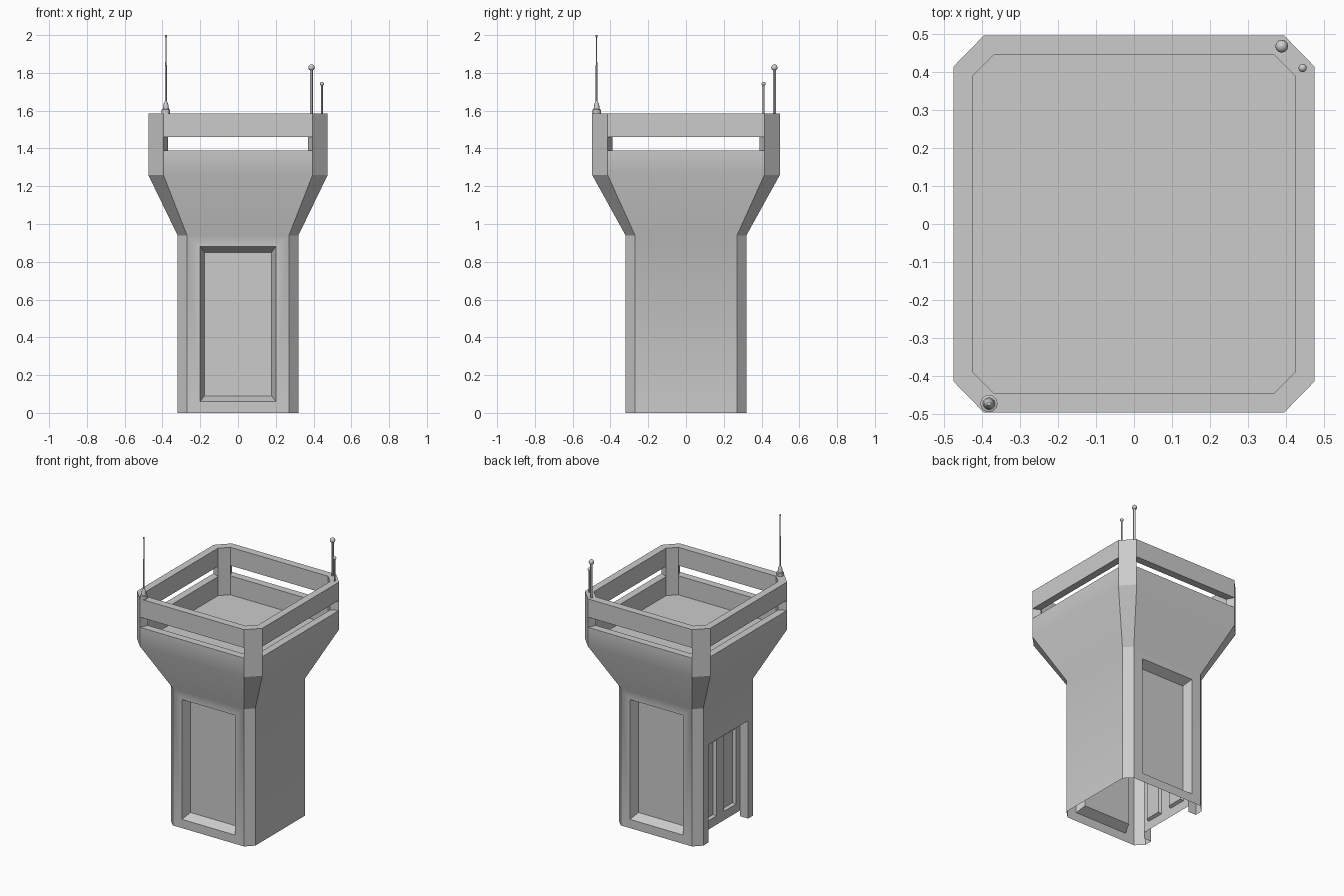
import bpy, bmesh, math

if "Cube" in bpy.data.objects:
    bpy.data.objects.remove(bpy.data.objects["Cube"])


def make_object(name, bm):
    bmesh.ops.recalc_face_normals(bm, faces=bm.faces)
    mesh = bpy.data.meshes.new(name)
    bm.to_mesh(mesh)
    bm.free()
    ob = bpy.data.objects.new(name, mesh)
    bpy.context.collection.objects.link(ob)
    return ob


def activate(ob):
    bpy.ops.object.select_all(action='DESELECT')
    ob.select_set(True)
    bpy.context.view_layer.objects.active = ob


def smooth(ob):
    activate(ob)
    bpy.ops.object.shade_smooth_by_angle(angle=math.radians(30))


def octagon(hx, hy, cx, cy, z):
    return [(cx, -hy, z), (hx, -cy, z), (hx, cy, z), (cx, hy, z),
            (-cx, hy, z), (-hx, cy, z), (-hx, -cy, z), (-cx, -hy, z)]


# Tower: stacked octagon rings going up the outside and down the inside
SHAFT = (0.32, 0.32, 0.27, 0.27)
OUTER = (0.475, 0.497, 0.395, 0.415)
INNER = (0.425, 0.445, 0.37, 0.39)
levels = [(SHAFT, 0), (SHAFT, 0.94), (OUTER, 1.26), (OUTER, 1.39), (OUTER, 1.46),
          (OUTER, 1.585), (INNER, 1.585), (INNER, 1.46), (INNER, 1.39), (INNER, 1.26)]
bm = bmesh.new()
rings = [[bm.verts.new(p) for p in octagon(*s, z)] for s, z in levels]
for k in range(len(rings) - 1):
    for i in range(8):
        j = (i + 1) % 8
        if k in (3, 7) and i % 2:      # open viewing slots on the four sides
            continue
        bm.faces.new((rings[k][i], rings[k][j], rings[k + 1][j], rings[k + 1][i]))
for i in range(1, 8, 2):               # slot linings
    j = (i + 1) % 8
    lo, hi, hin, lin = rings[3], rings[4], rings[7], rings[8]
    for a, b in ((lo, lin), (hi, hin)):
        bm.faces.new((a[i], a[j], b[j], b[i]))
    for v in (i, j):
        bm.faces.new((lo[v], hi[v], hin[v], lin[v]))
bm.faces.new(rings[0])
bm.faces.new(rings[-1])                # deck floor
tower = make_object("tower", bm)


def recess(place, u0, u1, z0, z1, start, end, du=0.0, dz=0.0):
    """Cut a tapered pocket; place(u, d, z) maps across, distance from axis, height."""
    bm = bmesh.new()
    loops = []
    for d, a, b in ((start + 0.02, 0, 0), (start, 0, 0), (end, du, dz)):
        loops.append([bm.verts.new(place(u, d, z)) for u, z in
                      ((u0 + a, z0 + b), (u1 - a, z0 + b), (u1 - a, z1 - b), (u0 + a, z1 - b))])
    for p, q in zip(loops, loops[1:]):
        for i in range(4):
            j = (i + 1) % 4
            bm.faces.new((p[i], p[j], q[j], q[i]))
    bm.faces.new(loops[0])
    bm.faces.new(loops[-1])
    cutter = make_object("cutter", bm)
    cutter.hide_render = True
    mod = tower.modifiers.new("cut", 'BOOLEAN')
    mod.operation = 'DIFFERENCE'
    mod.solver = 'EXACT'
    mod.object = cutter
    activate(tower)
    bpy.ops.object.modifier_apply(modifier=mod.name)
    bpy.data.objects.remove(cutter)


# Front and back recessed panels
for s in (-1, 1):
    recess(lambda u, d, z: (u, s * d, z), -0.2, 0.2, 0.06, 0.88, 0.32, 0.26, 0.022, 0.03)


# Double doorway in the left side, with a gap under the doors
def left(u, d, z):
    return (-d, u, z)


recess(left, -0.215, 0.215, -0.1, 0.67, 0.32, 0.26)
recess(left, -0.214, 0.214, -0.1, 0.04, 0.262, 0.15)
for s in (-1, 1):
    lo, hi = sorted((s * 0.042, s * 0.17))
    recess(left, lo, hi, 0.1, 0.62, 0.26, 0.24, 0.008, 0.008)

# Open the underside so the shaft is a thin shell
bm = bmesh.new()
bm.from_mesh(tower.data)
gone = [f for f in bm.faces if all(v.co.z < 0.0405 for v in f.verts)]
bmesh.ops.delete(bm, geom=gone, context='FACES')
bm.to_mesh(tower.data)
bm.free()
smooth(tower)


def lathe(name, x, y, profile, n=12):
    """Revolve (radius, height) points about a vertical axis."""
    bm = bmesh.new()
    loops = [[bm.verts.new((x + r * math.cos(2 * math.pi * i / n),
                            y + r * math.sin(2 * math.pi * i / n), z)) for i in range(n)]
             for r, z in profile]
    for p, q in zip(loops, loops[1:]):
        for i in range(n):
            j = (i + 1) % n
            bm.faces.new((p[i], p[j], q[j], q[i]))
    bm.faces.new(loops[0])
    bm.faces.new(loops[-1])
    smooth(make_object(name, bm))


# Whip aerial on a stepped base
lathe("whip_aerial", -0.382, -0.473,
      [(0.023, 1.58), (0.023, 1.605), (0.016, 1.608), (0.013, 1.632), (0.007, 1.647),
       (0.005, 1.65), (0.005, 1.84), (0.003, 1.86), (0.003, 1.988), (0.005, 1.99), (0.005, 2.0)])


# Ball-tipped aerials
def ball_aerial(name, x, y, r, ball, z):
    tip = [(ball * math.sin(t), z - ball * math.cos(t))
           for t in [math.radians(a) for a in range(35, 180, 24)]]
    lathe(name, x, y, [(r, 1.58), (r, z - ball * 0.82)] + tip)


ball_aerial("tall_ball_aerial", 0.389, 0.468, 0.008, 0.017, 1.828)
ball_aerial("short_ball_aerial", 0.444, 0.411, 0.005, 0.011, 1.742)
